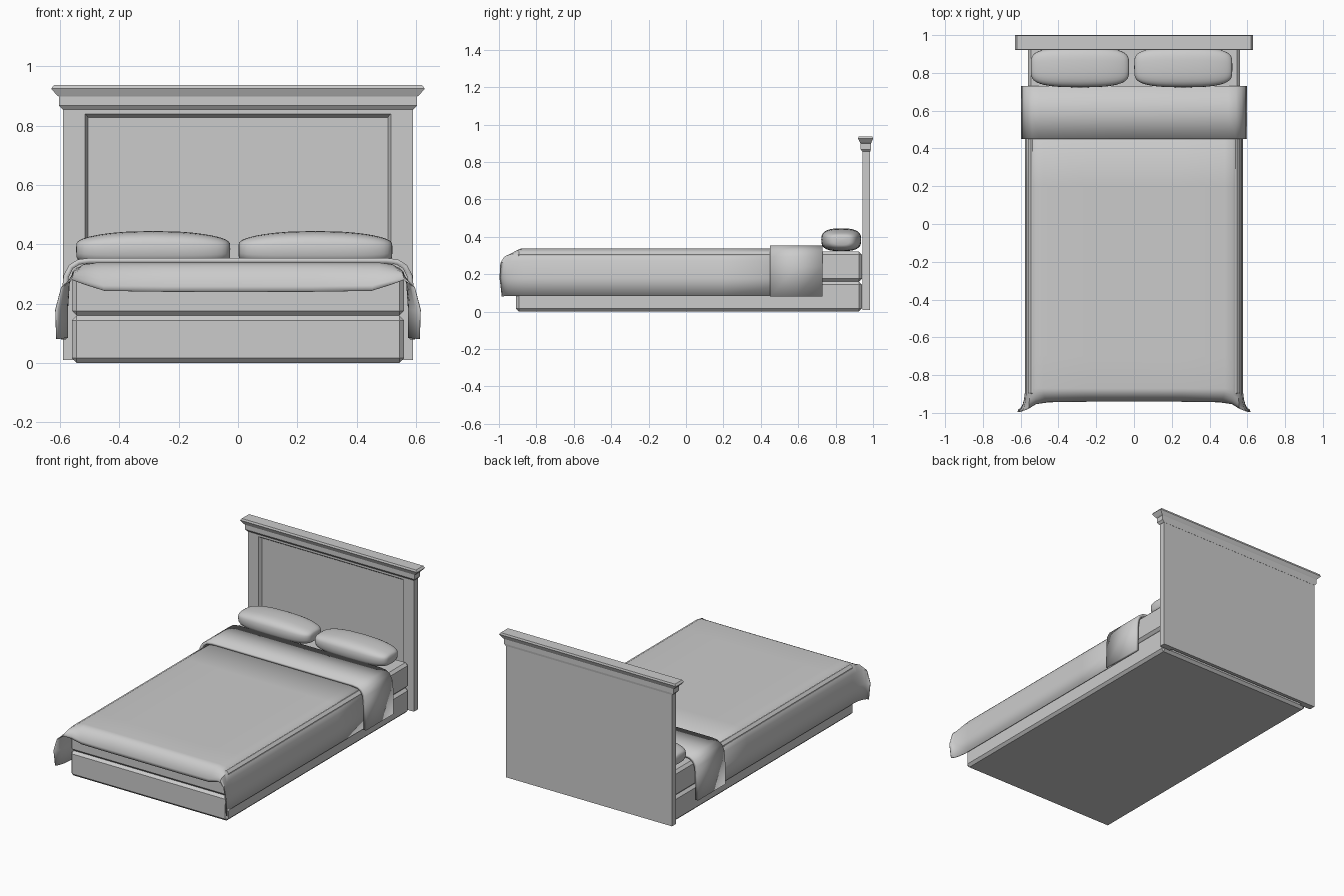
import bpy, bmesh, math
from math import sin, cos, pi

if "Cube" in bpy.data.objects:
    bpy.data.objects.remove(bpy.data.objects["Cube"])


def make(name, verts, faces, smooth=None):
    mesh = bpy.data.meshes.new(name)
    mesh.from_pydata(verts, [], faces)
    bm = bmesh.new()
    bm.from_mesh(mesh)
    bmesh.ops.remove_doubles(bm, verts=bm.verts, dist=1e-5)
    bmesh.ops.recalc_face_normals(bm, faces=bm.faces)
    bm.to_mesh(mesh)
    bm.free()
    obj = bpy.data.objects.new(name, mesh)
    bpy.context.collection.objects.link(obj)
    if smooth:
        bpy.ops.object.select_all(action='DESELECT')
        bpy.context.view_layer.objects.active = obj
        obj.select_set(True)
        bpy.ops.object.shade_smooth_by_angle(angle=math.radians(smooth))
    return obj


def loft(rows, closed=False):
    """Join equal-length rows of points with quads."""
    n = len(rows[0])
    verts = [p for r in rows for p in r]
    faces = [(i*n+j, i*n+(j+1) % n, (i+1)*n+(j+1) % n, (i+1)*n+j)
             for i in range(len(rows)-1) for j in range(n if closed else n-1)]
    return verts, faces


def chamfered_box(name, hx, y0, y1, z0, z1, bevel):
    rows = [[(-hx, y0, z), (hx, y0, z), (hx, y1, z), (-hx, y1, z)] for z in (z0, z1)]
    v, f = loft(rows, True)
    obj = make(name, v, f + [(0, 1, 2, 3), (4, 5, 6, 7)])
    mod = obj.modifiers.new("chamfer", 'BEVEL')
    mod.width, mod.segments = bevel, 1
    return obj


def mirror_row(half):
    return [(-x, y, z) for x, y, z in reversed(half[1:])] + half


def thicken(obj, t):
    mod = obj.modifiers.new("thickness", 'SOLIDIFY')
    mod.thickness, mod.offset = t, -1


# Base and mattress
chamfered_box("box_spring", 0.56, -0.91, 0.94, 0.0, 0.16, 0.016)
chamfered_box("mattress", 0.56, -0.91, 0.94, 0.16, 0.322, 0.016)

# Headboard: U-shaped frame stepping in to a recessed panel
steps = [(0.59, 0.87, 0.985), (0.59, 0.87, 0.945), (0.515, 0.84, 0.945), (0.505, 0.828, 0.963)]
rows = [[(-w, y, 0.01), (-w, y, t), (w, y, t), (w, y, 0.01)] for w, t, y in steps]
v, f = loft(rows)
f += [(0, 1, 2, 3), (12, 13, 14, 15), (0, 4, 8, 12, 15, 11, 7, 3)]
make("headboard", v, f)

# Crown moulding: half width, front y, back y, z
crown = [(0.592, 0.943, 0.986, 0.855), (0.604, 0.933, 0.988, 0.868), (0.604, 0.933, 0.988, 0.898),
         (0.612, 0.930, 0.991, 0.904), (0.63, 0.92, 1.0, 0.925), (0.62, 0.924, 0.997, 0.937)]
v, f = loft([[(-h, a, z), (h, a, z), (h, b, z), (-h, b, z)] for h, a, b, z in crown], True)
n = len(v)
make("crown_moulding", v, f + [(0, 1, 2, 3), (n-4, n-3, n-2, n-1)])

# Blanket: straight section curling over the foot into flared corners
side = [(0, .334), (.25, .334), (.48, .334), (.52, .329), (.55, .31), (.567, .27), (.573, .18), (.573, .085)]
foot = [(0, -.937, .24), (.25, -.937, .24), (.45, -.94, .243), (.52, -.95, .265),
        (.56, -.975, .28), (.595, -.993, .255), (.615, -.997, .18), (.612, -.985, .08)]
rows = [mirror_row([(x, y, z) for x, z in side]) for y in (0.72, 0.2, -0.3, -0.7)]
for i in range(9):
    a = i / 8 * pi / 2
    s, c = sin(a), 1 - cos(a)
    rows.append(mirror_row([(x + (fx-x)*c, -0.87 + (fy+0.87)*s, z + (fz-z)*c)
                            for (x, z), (fx, fy, fz) in zip(side, foot)]))
v, f = loft(rows)
blanket = make("blanket", v, f, 40)
thicken(blanket, 0.004)

# Turned-down band of the blanket, near the pillows
band = [(0, .354), (.5, .354), (.54, .349), (.57, .33), (.588, .295), (.594, .24), (.597, .08)]
v, f = loft([mirror_row([(x, y, z) for x, z in band]) for y in (0.73, 0.59, 0.45)])
fold = make("turned_down_fold", v, f, 40)
thicken(fold, 0.018)


# Pillows: blunt-ended superellipsoids, plumper in the middle
def power(t, e):
    return math.copysign(abs(t) ** e, t)


def pillow(name, cx):
    rows = []
    for i in range(21):
        a = pi * i / 20
        u = power(cos(a), 0.55) if 0 < i < 20 else cos(a)
        r = sin(a) ** 0.42 if 0 < i < 20 else 0
        row = []
        for j in range(28):
            b = 2 * pi * j / 28
            yy, zz = power(cos(b), 0.7) * r, power(sin(b), 0.7) * r
            top = 0.061 * (1 - 0.3 * u * u) if zz > 0 else 0.061
            row.append((cx + 0.26 * u, 0.83 + 0.107 * yy * (1 - 0.1*u*u), 0.384 + top * zz))
        rows.append(row)
    v, f = loft(rows, True)
    make(name, v, f, 60)


pillow("pillow_left", -0.286)
pillow("pillow_right", 0.261)
